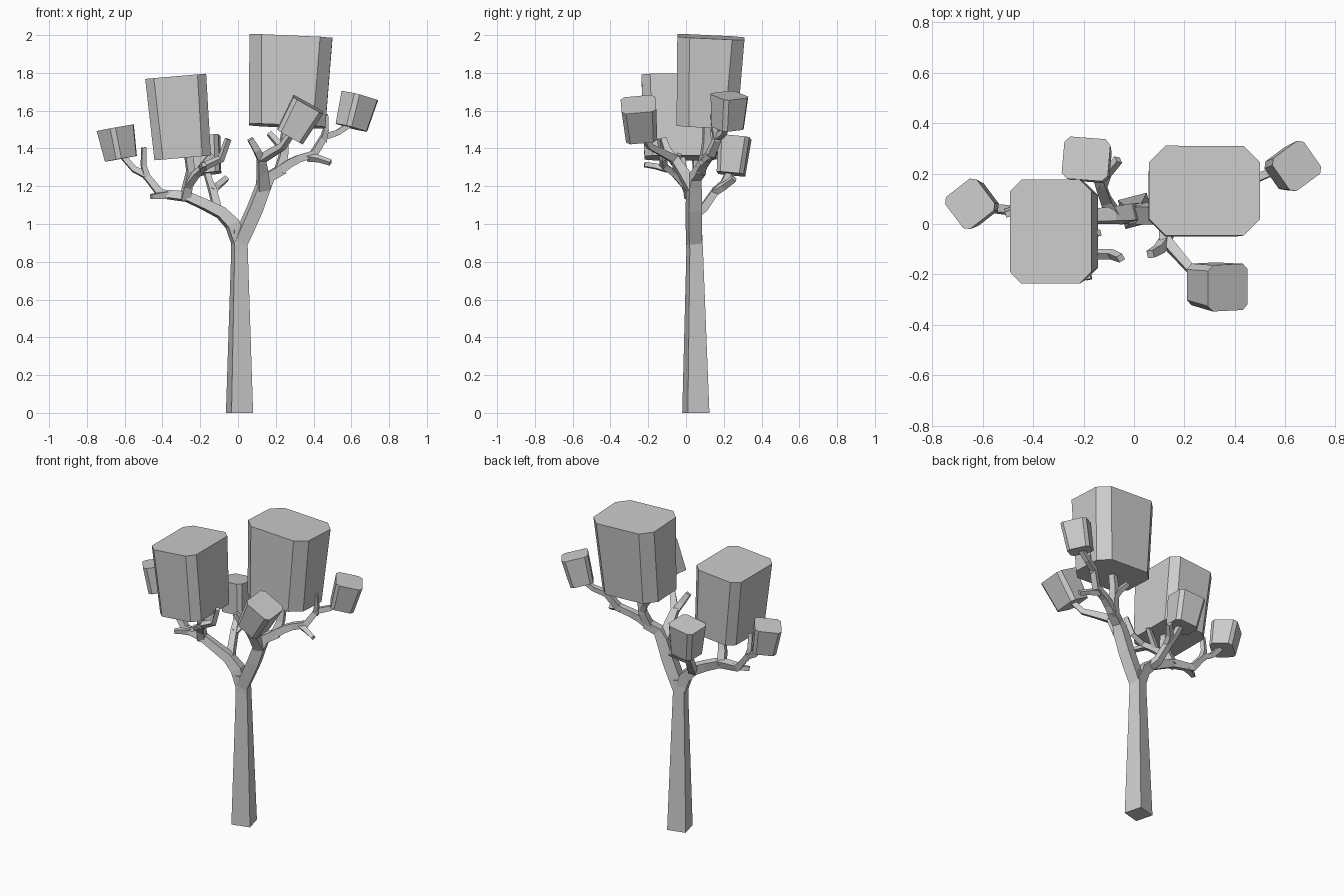
import bpy, bmesh
from math import radians, cos, sin
from mathutils import Vector, Matrix


def finish(name, bm):
    bmesh.ops.recalc_face_normals(bm, faces=bm.faces)
    me = bpy.data.meshes.new(name)
    bm.to_mesh(me)
    bm.free()
    ob = bpy.data.objects.new(name, me)
    bpy.context.collection.objects.link(ob)


def cap_and_bridge(bm, rings):
    for a, b in zip(rings, rings[1:]):
        n = len(a)
        for i in range(n):
            bm.faces.new((a[i], a[(i + 1) % n], b[(i + 1) % n], b[i]))
    bm.faces.new(rings[0])
    bm.faces.new(rings[-1])


def limb(name, pts):
    """Square-section tapered tube; pts are (x, y, z, half width)."""
    bm = bmesh.new()
    P = [Vector(p[:3]) for p in pts]
    up = Vector((0, 0, 1))
    u = Vector((cos(radians(14.6)), sin(radians(14.6)), 0))
    rings, prev = [], up
    for i, p in enumerate(P):
        if i == 0:
            d = (P[1] - p).normalized()
        elif i == len(P) - 1:
            d = (p - P[i - 1]).normalized()
        else:
            d = ((P[i + 1] - p).normalized() + (p - P[i - 1]).normalized()).normalized()
        if name == "trunk":
            d = up
        u = prev.rotation_difference(d) @ u
        u = (u - d * u.dot(d)).normalized()
        v, prev, h = d.cross(u), d, pts[i][3]
        rings.append([bm.verts.new(p + u * h * a + v * h * b)
                      for a, b in ((-1, -1), (1, -1), (1, 1), (-1, 1))])
    cap_and_bridge(bm, rings)
    finish(name, bm)


def foliage(name, bottom, top, half_bottom, half_top, chamfer, turn):
    """Block with chamfered upright corners, along a leaning axis."""
    bm = bmesh.new()
    b, t = Vector(bottom), Vector(top)
    d = (t - b).normalized()
    u = Vector((cos(radians(turn)), sin(radians(turn)), 0))
    u = (u - d * u.dot(d)).normalized()
    v = d.cross(u)
    rings = []
    for c, (hx, hy) in ((b, half_bottom), (t, half_top)):
        k = chamfer
        pts = [(hx - k, -hy), (hx, k - hy), (hx, hy - k), (hx - k, hy),
               (k - hx, hy), (-hx, hy - k), (-hx, k - hy), (k - hx, -hy)]
        rings.append([bm.verts.new(c + u * x + v * y) for x, y in pts])
    cap_and_bridge(bm, rings)
    finish(name, bm)


# Trunk
limb("trunk", [(.008, .052, 0, .059), (.008, .046, .86, .036), (.006, .042, .97, .035)])

# Right side limbs
limb("right_main_limb", [(.01, .042, .90, .034), (.045, .042, .98, .036), (.09, .042, 1.08, .036),
                         (.135, .042, 1.2, .034), (.165, .05, 1.25, .027), (.235, .08, 1.29, .026)])
limb("right_outer_branch", [(.20, .065, 1.27, .025), (.27, .09, 1.32, .022), (.32, .11, 1.345, .02),
                            (.40, .13, 1.37, .02), (.455, .17, 1.46, .018),
                            (.53, .20, 1.485, .015), (.61, .22, 1.54, .014)])
limb("right_outer_twig", [(.37, .125, 1.355, .018), (.43, .10, 1.345, .014), (.49, .08, 1.325, .012)])
limb("right_upright_twig", [(.45, .165, 1.44, .017), (.465, .15, 1.50, .013), (.463, .14, 1.58, .012)])
limb("right_crown_branch", [(.215, .07, 1.27, .025), (.24, .10, 1.36, .021), (.245, .11, 1.44, .02),
                            (.26, .11, 1.55, .018)])
limb("right_crown_twig", [(.24, .105, 1.38, .018), (.21, .12, 1.43, .015), (.165, .14, 1.48, .013)])
limb("right_front_branch", [(.135, .035, 1.19, .032), (.13, -.02, 1.28, .026), (.125, -.065, 1.345, .022),
                            (.19, -.14, 1.385, .018), (.235, -.19, 1.41, .016), (.29, -.24, 1.49, .015)])
limb("right_front_twig", [(.13, -.06, 1.33, .02), (.10, -.10, 1.39, .018), (.065, -.12, 1.45, .015)])

# Left side limbs
limb("left_main_limb", [(.006, .042, .90, .034), (-.03, .04, 1.0, .034), (-.09, .035, 1.06, .029),
                        (-.17, .03, 1.10, .026), (-.27, .03, 1.145, .024), (-.41, .045, 1.16, .021),
                        (-.49, .055, 1.26, .017), (-.55, .06, 1.29, .015), (-.62, .075, 1.37, .014)])
limb("left_low_twig", [(-.37, .04, 1.155, .02), (-.42, .02, 1.15, .015), (-.46, .0, 1.145, .012)])
limb("left_upright_twig", [(-.48, .053, 1.24, .017), (-.50, .05, 1.31, .013), (-.498, .04, 1.405, .012)])
limb("left_crown_branch", [(-.28, .03, 1.13, .025), (-.265, .0, 1.21, .022), (-.25, -.02, 1.28, .02),
                           (-.265, -.03, 1.39, .02)])
limb("left_front_branch", [(-.27, .0, 1.20, .02), (-.22, -.06, 1.265, .017), (-.17, -.12, 1.31, .016),
                           (-.09, -.12, 1.345, .015), (-.052, -.135, 1.45, .013)])
limb("left_front_twig", [(-.19, -.10, 1.29, .015), (-.19, -.16, 1.305, .013), (-.18, -.22, 1.315, .012)])
limb("left_inner_twig", [(-.22, -.06, 1.265, .015), (-.18, -.05, 1.32, .014), (-.14, -.035, 1.37, .012)])
limb("left_back_branch", [(-.08, .04, 1.045, .024), (-.11, .09, 1.08, .021), (-.135, .16, 1.18, .019),
                          (-.15, .20, 1.22, .016), (-.17, .235, 1.29, .015)])
limb("left_back_twig", [(-.13, .15, 1.17, .018), (-.11, .20, 1.20, .016), (-.062, .255, 1.24, .014)])

# Foliage blocks
foliage("right_crown", (.26, .11, 1.518), (.28, .132, 1.99), (.202, .16), (.22, .178), .065, 0)
foliage("left_crown", (-.293, -.03, 1.35), (-.33, -.03, 1.782), (.150, .19), (.162, .206), .046, 0)
foliage("left_outer_leaf", (-.62, .078, 1.345), (-.65, .08, 1.51), (.07, .07), (.08, .08), .02, 37)
foliage("right_outer_leaf", (.60, .22, 1.51), (.645, .23, 1.68), (.07, .07), (.08, .08), .02, 35)
foliage("right_front_leaf", (.276, -.237, 1.465), (.372, -.252, 1.633), (.077, .083), (.09, .092), .022, 0)
foliage("left_back_leaf", (-.17, .238, 1.265), (-.19, .258, 1.46), (.078, .072), (.092, .084), .022, -5)
